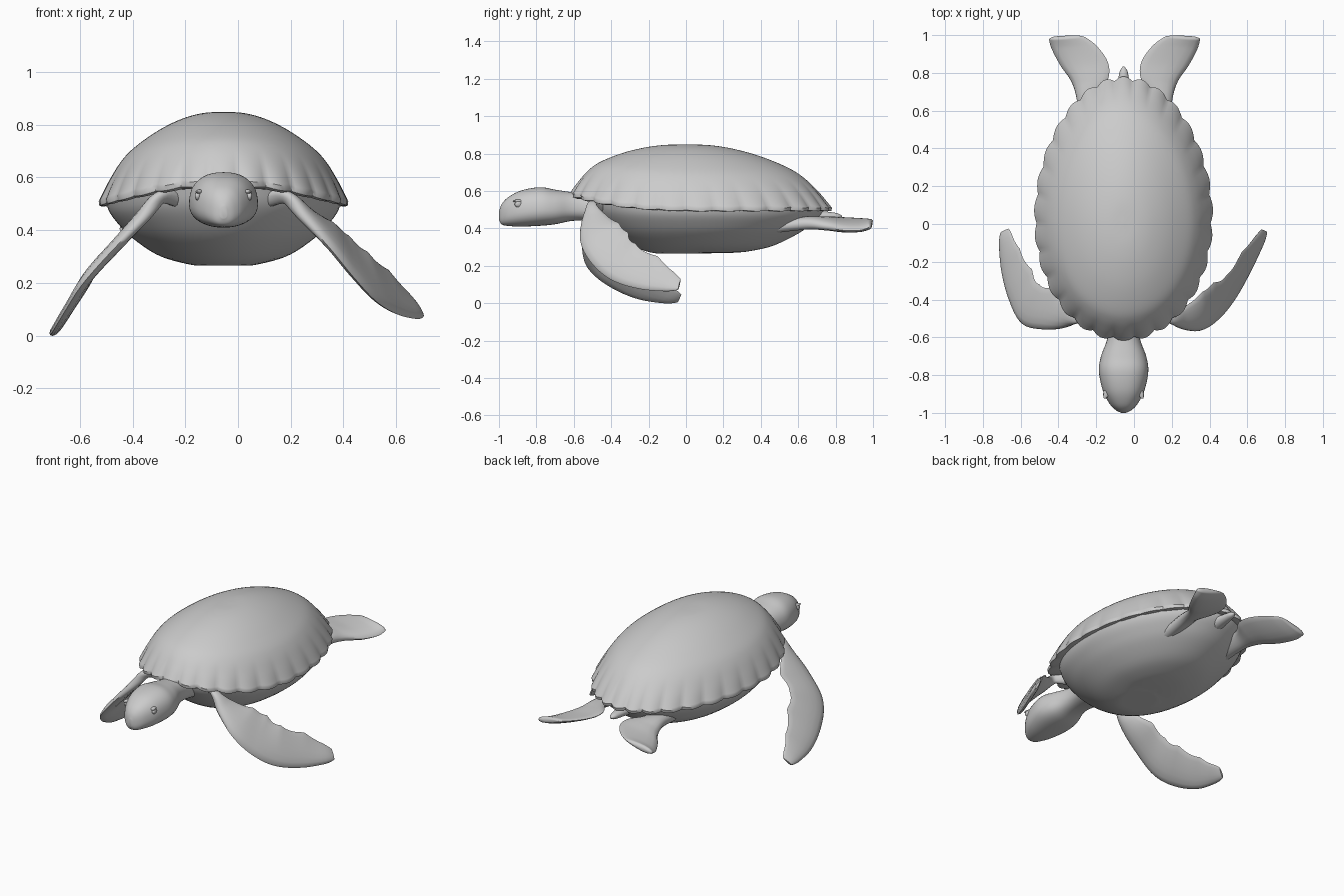
import bpy, bmesh
from math import sin, cos, pi
from mathutils import Vector

if "Cube" in bpy.data.objects:
    bpy.data.objects.remove(bpy.data.objects["Cube"])

CX = -0.055  # body centre line


def resample(pts, n):
    """Catmull-Rom curve through tuples of any size."""
    out, last = [], len(pts) - 1
    for i in range(n):
        f = i / (n - 1) * last
        k = min(int(f), last - 1)
        t = f - k
        p = [pts[min(max(j, 0), last)] for j in (k - 1, k, k + 1, k + 2)]
        out.append([0.5 * (2 * b + (c - a) * t + (2 * a - 5 * b + 4 * c - d) * t * t
                    + (3 * b - a - 3 * c + d) * t ** 3) for a, b, c, d in zip(*p)])
    return out


def loft(name, rings, angle=50):
    """Skin closed rings and cap both ends."""
    bm = bmesh.new()
    vs = [[bm.verts.new(p) for p in r] for r in rings]
    n = len(rings[0])
    for a, b in zip(vs, vs[1:]):
        for i in range(n):
            j = (i + 1) % n
            bm.faces.new((a[i], a[j], b[j], b[i]))
    bm.faces.new(vs[0])
    bm.faces.new(vs[-1])
    bmesh.ops.recalc_face_normals(bm, faces=bm.faces)
    me = bpy.data.meshes.new(name)
    bm.to_mesh(me)
    bm.free()
    ob = bpy.data.objects.new(name, me)
    bpy.context.collection.objects.link(ob)
    finish(ob, angle)
    return ob


def finish(ob, angle=50):
    bpy.ops.object.select_all(action='DESELECT')
    ob.select_set(True)
    bpy.context.view_layer.objects.active = ob
    bpy.ops.object.shade_smooth_by_angle(angle=angle * pi / 180)


# Domed shell with a scalloped, fluted rim that rises over the neck
SCALLOPS, SEG = 28, 224


def shell_ring(r, z):
    ring = []
    bump = max(0, sin(pi * min(r, 1) ** 2))
    for i in range(SEG):
        a = 2 * pi * i / SEG + pi / 2
        s = abs(cos(SCALLOPS * (a - pi / 2) / 2))
        edge = max(0, (r - 0.82) / 0.18) ** 1.5
        k = r * (1 + edge * (0.03 * s - 0.014))
        front = max(0, -sin(a)) ** 3
        lift = (0.068 * front + 0.012 * max(0, -sin(a))) * max(r, 0.0) ** 5 - 0.006 * s * edge
        lift += bump * (0.028 * max(0, -sin(a)) ** 2 + 0.012 * max(0, sin(a)) ** 2)
        ring.append((CX + 0.466 * cos(a) * k * (1 - 0.07 * sin(a)),
                     0.08 - 0.075 * (1 - r * r) + 0.69 * sin(a) * k, z + lift))
    return ring


dome = [(0.005, 0.849), (0.17, 0.844), (0.34, 0.822), (0.53, 0.778), (0.73, 0.711),
        (0.84, 0.655), (0.93, 0.585), (1, 0.515)]
rings = [shell_ring(r, z) for r, z in resample(dome, 36)]
rings += [shell_ring(r, z) for r, z in [(0.995, 0.497), (0.96, 0.494), (0.85, 0.51)]]
loft("shell", rings, 40)

# Rounded belly below the shell, fuller toward the front
belly = [(0.965, 0.525), (0.935, 0.475), (0.865, 0.428), (0.75, 0.373), (0.55, 0.309),
         (0.36, 0.279), (0.2, 0.269), (0.02, 0.267)]
rings = []
for r, z in resample(belly, 29):
    ring = []
    for i in range(96):
        a = 2 * pi * i / 96
        front = max(0, -sin(a))
        ring.append((CX + 0.465 * r * cos(a) * (1 - 0.06 * sin(a)), 0.11 + 0.655 * r * sin(a),
                     z + 0.05 * r ** 8 * front ** 3 - 0.02 * sin(pi * r) * front ** 2))
    rings.append(ring)
rings = [[(x, y, max(z, 0.266)) for x, y, z in r] for r in rings]
loft("belly", rings)

# Head and neck: y, half width, top z, bottom z
head = [(-1.0, 0.012, 0.49, 0.445), (-0.985, 0.042, 0.53, 0.421), (-0.95, 0.075, 0.567, 0.413),
        (-0.88, 0.11, 0.603, 0.41), (-0.78, 0.13, 0.62, 0.414), (-0.70, 0.119, 0.607, 0.422),
        (-0.61, 0.087, 0.594, 0.44), (-0.52, 0.082, 0.59, 0.44), (-0.38, 0.11, 0.585, 0.42)]
rings = []
for y, w, top, bot in resample(head, 41):
    ring = []
    for i in range(40):
        c, s = cos(2 * pi * i / 40), sin(2 * pi * i / 40)
        px = abs(c) ** 0.85 * (1 if c > 0 else -1)
        pz = abs(s) ** 0.85 * (1 if s > 0 else -1)
        ring.append((CX + w * px * (1 - 0.08 * pz), y,
                     (top + bot) / 2 + (top - bot) / 2 * pz))
    rings.append(ring)
loft("head_and_neck", rings)

# Eyes and brow lids, set almost flush
for side, sx in (("left", -1), ("right", 1)):
    for part, size, dx, dz in (("eye", (0.014, 0.028, 0.02), 0.092, 0),
                               ("eyelid", (0.015, 0.038, 0.009), 0.087, 0.016)):
        bpy.ops.mesh.primitive_uv_sphere_add(segments=20, ring_count=12, radius=1,
                                             location=(CX + sx * dx, -0.89, 0.53 + dz))
        ob = bpy.context.object
        ob.name = f"{side}_{part}"
        ob.scale = size
        ob.rotation_euler = (0, 0, sx * 0.4)
        finish(ob)


def flipper(name, lead, trail, thick, wave=0.0):
    """Thin blade with a rounded tip between a leading and a trailing edge."""
    n = 57
    L = [Vector(p) for p in resample(lead, n)]
    T = [Vector(p) for p in resample(trail, n)]
    rings = []
    for i in range(n):
        f = i / (n - 1)
        a, b = max(i - 1, 0), min(i + 1, n - 1)
        chord = T[i] - L[i]
        nor = chord.cross(L[b] + T[b] - L[a] - T[a]).normalized()
        end = T[i] + chord * wave * abs(sin(f * 7 * pi)) * f
        tip = min(1, (1.008 - f) * 18) ** 0.5
        h = thick * (1 - 0.5 * f) * tip
        tip = 0.5 + 0.5 * tip
        ring = []
        for k in range(16):
            q = 2 * pi * k / 16
            u = (1 - cos(q)) / 2
            ring.append(L[i].lerp(end, 0.5 + (u - 0.5) * tip) + nor * h * sin(q) * (1.2 - 0.7 * u))
        rings.append(ring)
    loft(name, rings, 60)


# Front flippers, each in its own swimming pose
flipper("front_flipper_right",
        [(0.08, -0.44, 0.50), (0.17, -0.51, 0.515), (0.25, -0.555, 0.44), (0.35, -0.565, 0.33),
         (0.44, -0.51, 0.22), (0.53, -0.40, 0.125), (0.62, -0.24, 0.075), (0.71, -0.045, 0.06)],
        [(0.12, -0.38, 0.53), (0.20, -0.48, 0.54), (0.28, -0.43, 0.475), (0.36, -0.36, 0.43),
         (0.42, -0.31, 0.38), (0.49, -0.27, 0.32), (0.57, -0.15, 0.25), (0.67, -0.025, 0.14)],
        0.033, -0.08)
flipper("front_flipper_left",
        [(-0.20, -0.44, 0.50), (-0.28, -0.51, 0.515), (-0.37, -0.55, 0.43), (-0.48, -0.558, 0.32),
         (-0.59, -0.53, 0.195), (-0.655, -0.42, 0.095), (-0.70, -0.25, 0.02), (-0.715, -0.05, -0.004)],
        [(-0.24, -0.38, 0.53), (-0.31, -0.48, 0.54), (-0.37, -0.42, 0.465), (-0.42, -0.34, 0.395),
         (-0.50, -0.32, 0.315), (-0.54, -0.24, 0.24), (-0.605, -0.13, 0.14), (-0.655, -0.02, 0.055)],
        0.033, -0.08)

# Rear flippers, mirrored about the body centre line
outer = [(0.19, 0.48, 0.40), (0.20, 0.64, 0.415), (0.23, 0.75, 0.405), (0.29, 0.84, 0.39),
         (0.337, 0.93, 0.39), (0.352, 0.99, 0.41)]
inner = [(0.04, 0.48, 0.44), (0.085, 0.67, 0.452), (0.035, 0.775, 0.458), (0.04, 0.86, 0.456),
         (0.10, 0.945, 0.452), (0.175, 1.0, 0.447)]
for side in ("right", "left"):
    m = [[(p[0] if side == "right" else -0.1 - p[0], p[1], p[2]) for p in e] for e in (outer, inner)]
    flipper(f"rear_flipper_{side}", m[0], m[1], 0.04)

# Short tail
rings = [[(CX + r * cos(2 * pi * i / 20), y, 0.465 + 0.8 * r * sin(2 * pi * i / 20))
          for i in range(20)]
         for y, r in resample([(0.6, 0.06), (0.7, 0.04), (0.77, 0.028), (0.81, 0.02), (0.835, 0.003)], 17)]
loft("tail", rings)
